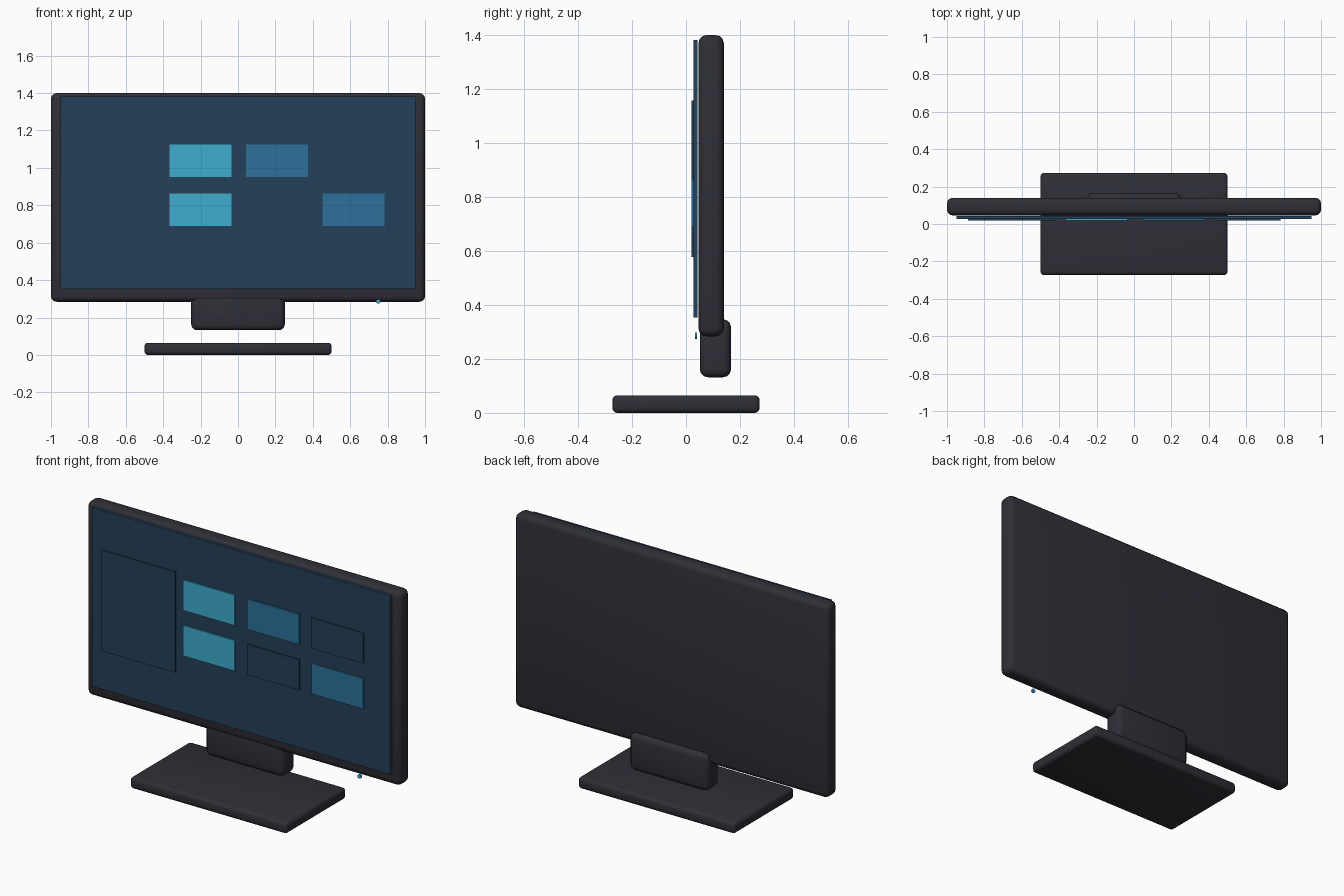
import bpy
import math

cube = bpy.data.objects.get("Cube")
if cube:
    bpy.data.objects.remove(cube, do_unlink=True)


def material(name, rgb):
    mat = bpy.data.materials.new(name)
    mat.use_nodes = True
    colour = (*rgb, 1.0)
    mat.diffuse_color = colour
    mat.node_tree.nodes["Principled BSDF"].inputs["Base Color"].default_value = colour
    return mat


charcoal = material("charcoal plastic", (0.028, 0.028, 0.038))
navy = material("navy screen", (0.017, 0.051, 0.1))
blue = material("mid blue", (0.027, 0.165, 0.32))
cyan = material("bright cyan", (0.05, 0.42, 0.62))


def box(name, xs, ys, zs, mat, bevel=0.0, segments=3):
    """Box spanning the given ranges, with optional rounded edges."""
    spans = (xs, ys, zs)
    bpy.ops.mesh.primitive_cube_add(size=1, location=[(a + b) / 2 for a, b in spans])
    ob = bpy.context.object
    ob.name = name
    ob.scale = [b - a for a, b in spans]
    bpy.ops.object.transform_apply(location=False, rotation=False, scale=True)
    ob.data.materials.append(mat)
    if bevel:
        mod = ob.modifiers.new("rounded edges", "BEVEL")
        mod.width = bevel
        mod.segments = segments
        bpy.ops.object.modifier_apply(modifier=mod.name)
        bpy.ops.object.shade_smooth_by_angle(angle=math.radians(35))
    return ob


# Stand
box("base", (-0.5, 0.5), (-0.273, 0.273), (0, 0.065), charcoal, 0.018)
box("neck", (-0.25, 0.25), (0.051, 0.167), (0.132, 0.347), charcoal, 0.03)

# Housing and display panel
box("housing", (-1, 1), (0.046, 0.14), (0.284, 1.4), charcoal, 0.03)
box("screen", (-0.95, 0.95), (0.028, 0.043), (0.353, 1.382), navy)

# Display contents: side panel and two rows of tiles
tile_depth = (0.02, 0.0285)
box("side_panel", (-0.888, -0.416), tile_depth, (0.577, 1.158), navy)
rows = {"upper": (0.95, (cyan, blue, navy)), "lower": (0.688, (cyan, navy, blue))}
for row, (z, mats) in rows.items():
    for i, mat in enumerate(mats):
        x = -0.365 + 0.409 * i
        box(f"{row}_tile_{i + 1}", (x, x + 0.33), tile_depth, (z, z + 0.175), mat)

# Power light
bpy.ops.mesh.primitive_cylinder_add(vertices=16, radius=0.012, depth=0.009,
                                    location=(0.75, 0.037, 0.286),
                                    rotation=(math.pi / 2, 0, 0))
light = bpy.context.object
light.name = "power_light"
light.data.materials.append(cyan)
bpy.ops.object.shade_smooth_by_angle(angle=math.radians(35))
